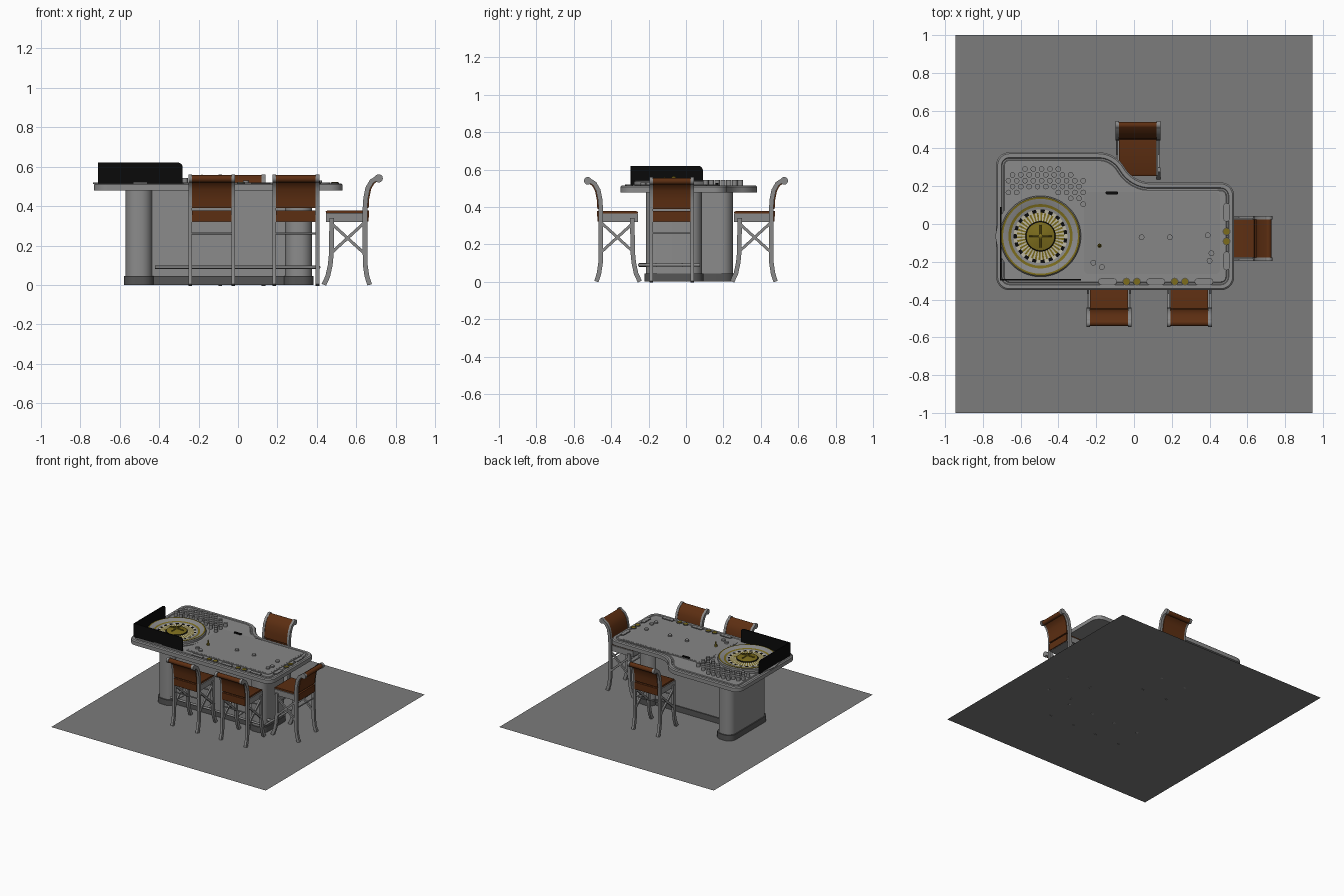
import bpy, bmesh, math
from mathutils import Matrix, Vector

cube = bpy.data.objects.get("Cube")
if cube:
    bpy.data.objects.remove(cube)


def material(name, *rgb):
    m = bpy.data.materials.new(name)
    m.use_nodes = True
    m.diffuse_color = (*rgb, 1)
    m.node_tree.nodes["Principled BSDF"].inputs["Base Color"].default_value = (*rgb, 1)
    return m


FLOOR = material("floor grey", .2, .2, .2)
TABLE = material("table grey", .26, .26, .26)
FELT = material("felt grey", .24, .24, .24)
PLINTH = material("plinth dark grey", .09, .09, .09)
FRAME = material("chair frame grey", .25, .25, .25)
LEATHER = material("brown leather", .11, .028, .006)
GOLD = material("gold", .2, .15, .012)
BLACK = material("black", .003, .003, .003)
CREAM = material("cream", .5, .47, .36)


def to_mesh(name, bm, *mats):
    bmesh.ops.recalc_face_normals(bm, faces=bm.faces)
    me = bpy.data.meshes.new(name)
    bm.to_mesh(me)
    bm.free()
    for m in mats:
        me.materials.append(m)
    me.shade_smooth()
    me.set_sharp_from_angle(angle=math.radians(35))
    return me


def place(name, me, matrix=Matrix()):
    ob = bpy.data.objects.new(name, me)
    ob.matrix_world = matrix
    bpy.context.collection.objects.link(ob)
    return ob


def rounded(corners, steps=8):
    """Outline from (x, y, radius) corners, each turned into a circular arc."""
    out = []
    for i, (x, y, r) in enumerate(corners):
        p = Vector((x, y))
        a = (Vector(corners[i - 1][:2]) - p).normalized()
        b = (Vector(corners[(i + 1) % len(corners)][:2]) - p).normalized()
        half = a.angle(b) / 2
        if r == 0:
            out.append(p)
            continue
        a, b = p + a * r / math.tan(half), p + b * r / math.tan(half)
        for k in range(steps + 1):
            t = k / steps
            u, v, w = (1 - t) ** 2, 2 * math.sin(half) * t * (1 - t), t * t
            out.append((a * u + p * v + b * w) / (u + v + w))
    return out


def box_outline(x0, x1, y0, y1, r):
    return rounded([(x0, y0, r), (x1, y0, r), (x1, y1, r), (x0, y1, r)])


def prism_bm(outline, z0, z1):
    bm = bmesh.new()
    face = bm.faces.new([bm.verts.new((*p, z0)) for p in outline])
    top = bmesh.ops.extrude_face_region(bm, geom=[face])["geom"]
    bmesh.ops.translate(bm, vec=(0, 0, z1 - z0), verts=[v for v in top if isinstance(v, bmesh.types.BMVert)])
    return bm, next(f for f in top if isinstance(f, bmesh.types.BMFace))


def prism(name, outline, z0, z1, mat, matrix=Matrix()):
    return place(name, to_mesh(name, prism_bm(outline, z0, z1)[0], mat), matrix)


def cylinders(name, points, r, z0, z1, mat, top_r=None):
    bm = bmesh.new()
    for x, y in points:
        bmesh.ops.create_cone(bm, cap_ends=True, segments=16, radius1=r, radius2=r if top_r is None else top_r,
                              depth=z1 - z0, matrix=Matrix.Translation((x, y, (z0 + z1) / 2)))
    return place(name, to_mesh(name, bm, mat))


def rod(bm, a, b, r):
    a, b = Vector(a), Vector(b)
    turn = (b - a).to_track_quat("Z", "Y").to_matrix().to_4x4()
    bmesh.ops.create_cone(bm, cap_ends=True, segments=12, radius1=r, radius2=r,
                          depth=(b - a).length, matrix=Matrix.Translation((a + b) / 2) @ turn)


def ribbon(bm, path, width, x0, x1):
    """Bar following a (y, z) path, extruded from x0 to x1."""
    pts, rings = [Vector(p) for p in path], []
    for i, p in enumerate(pts):
        d = (pts[min(i + 1, len(pts) - 1)] - pts[max(i - 1, 0)]).normalized()
        n = Vector((-d.y, d.x)) * width / 2
        rings.append([bm.verts.new((x, *q)) for x, q in ((x0, p - n), (x1, p - n), (x1, p + n), (x0, p + n))])
    for a, b in zip(rings, rings[1:]):
        for k in range(4):
            bm.faces.new((a[k], a[k - 1], b[k - 1], b[k]))
    bm.faces.new(rings[0])
    bm.faces.new(rings[-1])


# Floor
bm = bmesh.new()
bm.faces.new([bm.verts.new(p) for p in ((-.945, -1, 0), (.945, -1, 0), (.945, 1, 0), (-.945, 1, 0))])
place("floor", to_mesh("floor", bm, FLOOR))

# Table base: two rounded pillars joined by a body, each with a plinth
for name, x0, x1, y0, y1, r in (("left_pillar", -.57, -.435, -.215, .25, .06),
                                ("right_pillar", .24, .375, -.215, .085, .06),
                                ("base_body", -.45, .25, -.16, .04, 0)):
    prism(name, box_outline(x0, x1, y0, y1, r), .04, .48, TABLE)
    prism(name + "_plinth", box_outline(x0 - .008, x1 + .008, y0 - .008, y1 + .008, r), .001, .045, PLINTH)

# Foot rail with brackets
bm = bmesh.new()
rail = [(-.42, -.25, .09), (.41, -.25, .09), (.41, .075, .09)]
for a, b in zip(rail, rail[1:]):
    rod(bm, a, b, .008)
for x in (-.37, -.1, .15):
    rod(bm, (x, -.25, .09), (x, -.15, .09), .01)
for y in (-.16, -.02):
    rod(bm, (.41, y, .09), (.36, y, .09), .01)
place("foot_rail", to_mesh("foot_rail", bm, FRAME))

# Table top: bevelled slab with a padded rail around a sunken surface
outline = rounded([(-.73, -.35, .07), (.53, -.35, .07), (.53, .22, .07),
                   (0, .22, .16), (-.1, .38, .16), (-.73, .38, .07)])
bm, top = prism_bm(outline, .478, .508)
for width, rise in ((.008, .007), (.02, 0), (.004, -.005), (.008, 0), (.004, .004)):
    bmesh.ops.inset_region(bm, faces=[top], thickness=width, depth=0, use_even_offset=True)
    bmesh.ops.translate(bm, vec=(0, 0, rise), verts=top.verts)
place("table_top", to_mesh("table_top", bm, TABLE))
prism("felt_border", box_outline(-.275, .465, -.275, .18, .03), .51, .518, TABLE)
prism("felt", box_outline(-.265, .455, -.265, .17, .025), .511, .519, FELT)

# Rail fittings: cup holders and long trays
cups = [(-.04, -.305), (.015, -.305), (.215, -.305), (.27, -.305), (.49, -.04), (.49, -.092)]
cylinders("cup_rims", cups, .021, .51, .519, PLINTH)
cylinders("cups", cups, .017, .511, .521, GOLD)
for i, (x, y, w, h) in enumerate([(-.14, -.305, .1, .036), (.115, -.305, .1, .036), (.37, -.305, .1, .036),
                                  (.49, .062, .036, .1), (.49, -.195, .036, .1)]):
    prism(f"tray_rim_{i}", box_outline(x - w / 2, x + w / 2, y - h / 2, y + h / 2, .0175), .51, .518, PLINTH)
    w, h = w - .008, h - .008
    prism(f"tray_{i}", box_outline(x - w / 2, x + w / 2, y - h / 2, y + h / 2, .0135), .511, .52, FRAME)

# Wheel: turned bowl whose bands and pockets are coloured by ring and angle
WHEEL = Vector((-.495, -.065))
cylinders("wheel_surround", [WHEEL], .24, .512, .519, TABLE).data.shade_flat()
profile = [(.214, .51), (.214, .535), (.208, .541), (.198, .541), (.17, .528), (.156, .526),
           (.142, .524), (.125, .522), (.08, .528), (.075, .534), (.03, .545), (.012, .548), (.012, .56), (.001, .566)]
bands = [0, 0, 1, 0, 1, 0, "pocket", "spoke", 2, 1, 1, 1, 1]
SEG = 76
bm = bmesh.new()
rings = [[bm.verts.new((r * math.cos(k * math.tau / SEG), r * math.sin(k * math.tau / SEG), z))
          for k in range(SEG)] for r, z in profile]
for band, a, b in zip(bands, rings, rings[1:]):
    for k in range(SEG):
        f = bm.faces.new((a[k - 1], a[k], b[k], b[k - 1]))
        f.material_index = {"pocket": 2 if k // 2 % 2 else 3, "spoke": 1 if k % 2 else 3}.get(band, band)
bm.faces.new(rings[-1]).material_index = 1
place("wheel", to_mesh("wheel", bm, TABLE, GOLD, BLACK, CREAM), Matrix.Translation((*WHEEL, 0)))
bm = bmesh.new()
for d in (Vector((.06, 0, 0)), Vector((0, .06, 0))):
    c = Vector((*WHEEL, .55))
    rod(bm, c - d, c + d, .004)
place("wheel_handles", to_mesh("wheel_handles", bm, GOLD))

# Chip stacks fanned around the wheel, loose chips, marker and card tray
stacks = []
for row in range(7):
    for col in range(10):
        p = Vector((-.665 + .044 * col + .022 * (row % 2), .105 + .031 * row))
        if .25 < (p - WHEEL).length < .375 and p.x < -.25:
            stacks.append(p)
cylinders("chip_stacks", stacks, .0145, .51, .543, FRAME)
loose = [(.04, -.07), (.19, -.07), (.39, -.06), (.41, -.155), (.4, -.195), (-.215, -.205), (-.17, -.228)]
cylinders("loose_chips", loose, .015, .515, .53, FRAME)
cylinders("marker_base", [(-.182, -.115)], .011, .515, .53, GOLD)
cylinders("marker", [(-.182, -.115)], .008, .53, .56, GOLD, top_r=.003)
prism("card_tray", box_outline(-.15, -.085, .157, .173, .006), .515, .527, BLACK)

# Screens around the wheel corner
upright = Matrix.Rotation(math.pi / 2, 4, "X")
prism("front_screen", rounded([(-.705, .51, 0), (-.28, .51, 0), (-.28, .62, .025), (-.705, .62, 0)]),
      .29, .298, BLACK, upright)
prism("side_screen", rounded([(-.298, .51, 0), (.09, .51, 0), (.09, .62, .025), (-.298, .62, 0)]),
      -.71, -.702, BLACK, Matrix.Rotation(math.pi / 2, 4, "Z") @ upright)

# Chair parts, facing +y with the back towards -y
frame = bmesh.new()
front_leg = [(-.12 * -1, .001), (.1, .045), (.088, .1), (.082, .16), (.08, .34)]
back_leg = [(-.112, .001), (-.098, .045), (-.09, .1), (-.088, .2), (-.088, .38),
            (-.092, .44), (-.102, .49), (-.122, .525), (-.155, .545)]
for side in (-1, 1):
    x0, x1 = sorted((side * .1, side * .119))
    ribbon(frame, front_leg, .024, x0, x1)
    ribbon(frame, back_leg, .024, x0, x1)
    ribbon(frame, [(-.085, .16), (.085, .315)], .015, x0 + .003, x1 - .003)
    ribbon(frame, [(.085, .16), (-.085, .315)], .015, x0 + .003, x1 - .003)
    rod(frame, (x0, -.158, .54), (x1, -.158, .54), .021)
ribbon(frame, [(-.1, .342), (.11, .342)], .045, -.108, .108)
for y in (-.088, .08):
    rod(frame, (-.1, y, .262), (.1, y, .262), .005)

cushion = bmesh.new()
ribbon(cushion, [(-.09, .371), (.1, .371), (.108, .366)], .014, -.1, .1)
ribbon(cushion, [(-.1, .322), (-.101, .378)], .014, -.1, .1)
ribbon(cushion, [(-.094, .39), (-.097, .44), (-.107, .49), (-.125, .522), (-.155, .543)], .026, -.1, .1)
rod(cushion, (-.1, -.156, .538), (.1, -.156, .538), .018)

chair_parts = (("frame", to_mesh("chair_frame", frame, FRAME)),
               ("cushions", to_mesh("chair_cushions", cushion, LEATHER)))
for name, x, y, turn in (("front_left_chair", .293, -.367, 0), ("front_right_chair", -.133, -.367, 0),
                         ("side_chair", .555, -.077, 90), ("back_chair", .02, .367, 180)):
    for part, me in chair_parts:
        place(f"{name}_{part}", me, Matrix.Translation((x, y, 0)) @ Matrix.Rotation(math.radians(turn), 4, "Z"))
